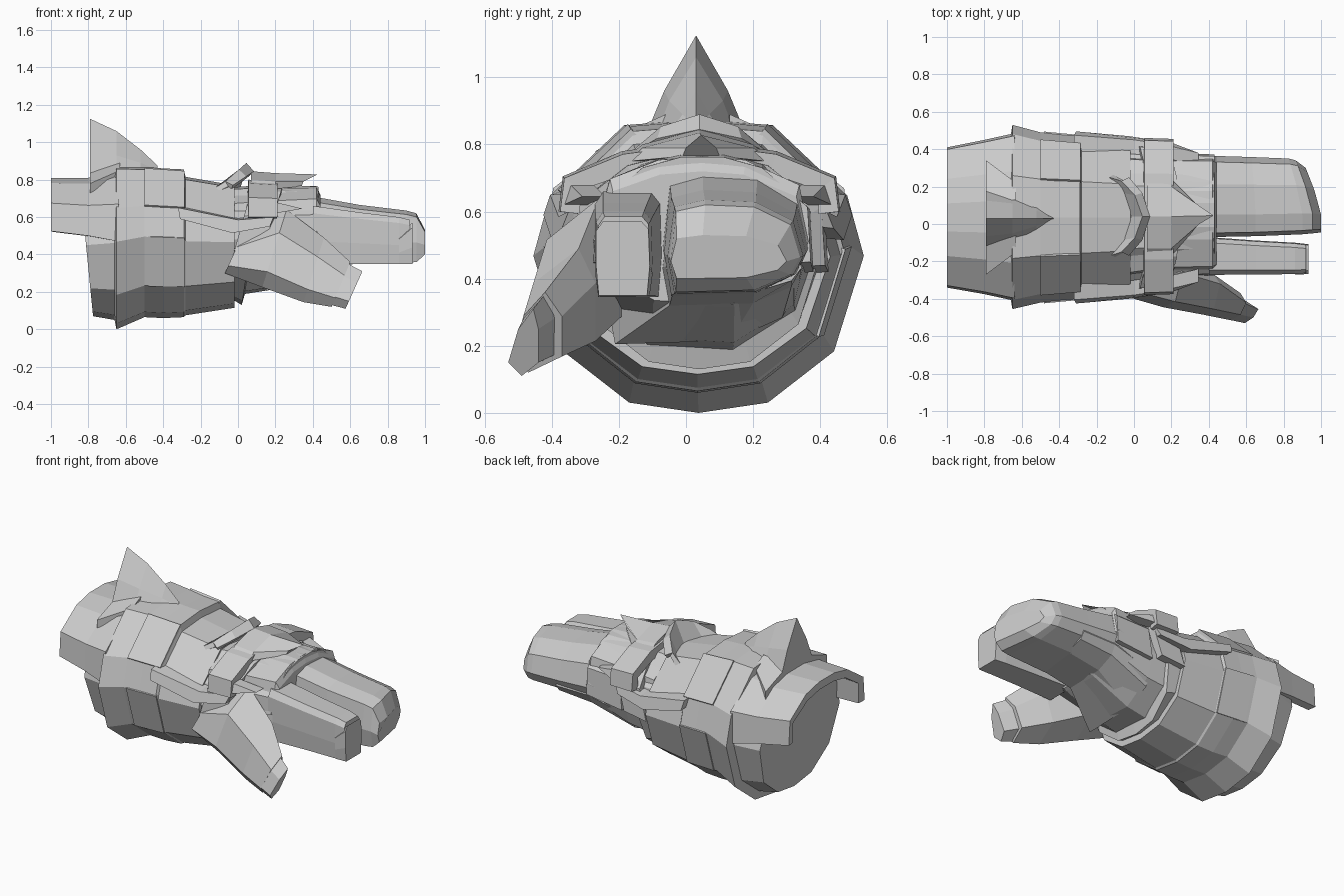
import bpy, bmesh
from mathutils import Vector

if "Cube" in bpy.data.objects:
    bpy.data.objects.remove(bpy.data.objects["Cube"])

CY = 0.035  # symmetry line of the forearm

# Cross-sections in a -1..1 square (y, z), counter-clockwise from the +y side
ROUND = [(1, .07), (.9, .48), (.45, .96), (0, 1), (-.45, .96), (-.9, .48),
         (-1, .07), (-.82, -.58), (-.42, -.93), (0, -1), (.42, -.93), (.82, -.58)]
HAND = [(1, -.1), (.9, .62), (.4, .95), (0, 1), (-.4, .95), (-.85, .7), (-1, -.1),
        (-.9, -.55), (-.45, -.95), (.3, -1), (.85, -.6)]
FINGER = [(1, -.2), (.85, .55), (.3, .95), (-.45, 1), (-.9, .85), (-1, -.2),
          (-.9, -1), (.3, -.95), (.85, -.6)]
INDEX = [(1, -.2), (.95, .8), (.7, 1), (-.75, 1), (-1, .75), (-1, -.2), (-.9, -1), (.9, -1)]
ARCH = [(1, -1), (.97, .05), (.55, .8), (.2, 1), (-.2, 1), (-.55, .8), (-.97, .05), (-1, -1)]


def ring(prof, x, y0, y1, z0, z1, shear=0.0, grow=0.0):
    """Place a cross-section; shear leans it along x with height."""
    cy, cz = (y0 + y1) / 2, (z0 + z1) / 2
    ry, rz = (y1 - y0) / 2 + grow, (z1 - z0) / 2 + grow
    return [(x + shear * v, cy + ry * u, cz + rz * v) for u, v in prof]


def mesh(name, verts, faces):
    bm = bmesh.new()
    vs = [bm.verts.new(v) for v in verts]
    for f in faces:
        bm.faces.new([vs[i] for i in f])
    bmesh.ops.recalc_face_normals(bm, faces=bm.faces)
    me = bpy.data.meshes.new(name)
    bm.to_mesh(me)
    bm.free()
    ob = bpy.data.objects.new(name, me)
    bpy.context.collection.objects.link(ob)
    return ob


def loft(name, rings):
    """Closed solid through equal-length rings."""
    n = len(rings[0])
    faces = [(r * n + i, r * n + (i + 1) % n, (r + 1) * n + (i + 1) % n, (r + 1) * n + i)
             for r in range(len(rings) - 1) for i in range(n)]
    faces += [tuple(range(n)), tuple(range((len(rings) - 1) * n, len(rings) * n))]
    return mesh(name, [p for r in rings for p in r], faces)


def shell(name, rows, thick):
    """Open plate through rows of points, thickened towards the arm axis."""
    n = len(rows[0])
    faces = [(r * n + i, r * n + i + 1, (r + 1) * n + i + 1, (r + 1) * n + i)
             for r in range(len(rows) - 1) for i in range(n - 1)]
    ob = mesh(name, [p for r in rows for p in r], faces)
    out = sum(p.area * (p.normal.y * (p.center.y - CY) + p.normal.z * (p.center.z - .45))
              for p in ob.data.polygons)
    mod = ob.modifiers.new("thickness", 'SOLIDIFY')
    mod.thickness = thick
    mod.offset = -1 if out >= 0 else 1
    return ob


def both_sides(name, pts, offset):
    """Flat outline given depth, repeated on both flanks."""
    for side, s in (("near", 1), ("far", -1)):
        flip = [(x, CY + s * (y - CY), z) for x, y, z in pts]
        o = Vector((offset[0], offset[1] * s, offset[2]))
        loft(f"{name}_{side}", [flip, [tuple(Vector(p) + o) for p in flip]])


# Forearm with flared cuff
ARM = [(-.81, -.36, .43, .07, .78, -.035), (-.66, -.40, .47, .05, .82, 0),
       (-.65, -.455, .53, 0, .875, 0), (-.50, -.42, .49, .065, .87, 0),
       (-.40, -.41, .48, .06, .86, 0), (-.29, -.40, .47, .065, .855, 0),
       (-.28, -.39, .46, .075, .815, 0), (-.02, -.36, .43, .115, .77, 0)]
loft("forearm", [ring(ROUND, *a) for a in ARM])
loft("wrist_ring", [ring(ROUND, -.03, -.34, .41, .16, .76),
                    ring(ROUND, .07, -.32, .40, .13, .77, .05),
                    ring(ROUND, .09, -.28, .36, .2, .75, .05)])


# Raised forearm plates following the cross-section
def arm_patch(name, x0, x1, idx, grow):
    rows = []
    a, b = ARM[3], ARM[5]
    for x in (x0, x1):
        t = (x - a[0]) / (b[0] - a[0])
        p = [a[k] + (b[k] - a[k]) * t for k in range(1, 5)]
        full = ring(ROUND, x, *p, 0, grow)
        rows.append([full[i % 12] for i in idx])
    shell(name, rows, .03)


arm_patch("upper_plate_far", -.50, -.285, (1, 2), .008)
arm_patch("upper_plate_near", -.50, -.285, (4, 5), .008)
arm_patch("side_plate_near", -.48, -.285, (6, 7), .006)
arm_patch("side_plate_far", -.48, -.285, (11, 12), .006)

# Elbow guard arch and its fin
shell("elbow_guard", [ring(ARCH, -1, -.34, .41, .525, .81),
                      ring(ARCH, -.80, -.375, .45, .50, .81),
                      ring(ARCH, -.64, -.41, .485, .47, .85)], .05)


def fin_row(x, top, mid, base, w1, w2):
    return [(x, CY - .005 + s * w, z) for s, w, z in
            ((1, w2, base), (1, w1, mid), (0, 0, top), (-1, w1, mid), (-1, w2, base))]


loft("elbow_fin", [fin_row(-.79, 1.125, .96, .78, .095, .17),
                   fin_row(-.65, 1.06, .93, .80, .08, .13),
                   fin_row(-.52, .96, .89, .82, .04, .09),
                   fin_row(-.43, .875, .85, .83, .005, .02)])
both_sides("fin_flare", [(-.79, -.27, .78), (-.79, -.05, .86), (-.63, -.06, .89),
                         (-.63, -.15, .85)], (0, 0, -.05))

# Hand block, its palm running from the wrist up under the fingers
loft("hand", [ring(HAND, -.02, -.31, .38, .18, .76),
              ring(HAND, .17, -.28, .37, .21, .77),
              ring(HAND, .42, -.275, .37, .315, .765),
              ring(HAND, .44, -.265, .36, .325, .72)])
loft("palm", [ring(FINGER, .15, -.24, .33, .205, .6),
              ring(FINGER, .43, -.07, .345, .32, .6),
              ring(FINGER, .66, -.06, .345, .355, .55)])

# Strap over the wrist and plate over the knuckles
shell("wrist_strap", [ring(ARCH, .055, -.38, .46, .60, .80),
                      ring(ARCH, .21, -.375, .455, .60, .79)], .06)
shell("strap_side_arch", [ring(ARCH, .03, -.355, .425, .42, .775, .05),
                          ring(ARCH, .19, -.345, .415, .44, .77, .05)], .05)
shell("knuckle_arch", [ring(ARCH, .20, -.285, .38, .42, .775, .02),
                       ring(ARCH, .43, -.275, .372, .45, .762)], .03)

# Crescent crest on the wrist
STEPS = (-.5, -.3, 0, .3, .5)
shell("wrist_crest", [[(x - .45 * v * v, .04 + w * v, z - d * v * v) for v in STEPS]
                      for x, w, z, d in ((-.02, .42, .75, 0), (.045, .38, .89, .4),
                                         (.085, .42, .845, .3))], .03)

# Pointed plate over the knuckles
loft("knuckle_spike", [[(.07, .25, .76), (.07, .20, .80), (.07, .04, .845), (.07, -.13, .80), (.07, -.18, .76)],
                       [(.20, .24, .75), (.20, .20, .79), (.20, .04, .835), (.20, -.13, .79), (.20, -.17, .75)],
                       [(.34, .10, .765), (.35, .09, .79), (.425, .045, .828), (.35, 0, .79), (.34, -.01, .765)]])

# Side blades and small spikes on both flanks
both_sides("side_blade", [(-.32, -.405, .65), (-.31, -.425, .59), (-.03, -.40, .515), (.17, -.37, .55),
                          (.19, -.35, .60), (0, -.38, .585)], (0, .10, .01))
both_sides("strap_spike", [(.20, -.345, .68), (.20, -.365, .62), (.345, -.31, .645)], (0, .07, 0))


# Fused outer fingers, with slanted rounded tip
def bent(r, k):
    return [(x - k * max(0, y - .05) ** 1.3, y, z) for x, y, z in r]


loft("outer_fingers", [bent(ring(FINGER, *a), k) for a, k in (
    ((.40, -.07, .365, .345, .71), 0),
    ((.65, -.065, .358, .35, .665), .1),
    ((.90, -.055, .35, .355, .635), .35),
    ((.955, -.05, .34, .36, .62), .45),
    ((1.0, -.045, .30, .40, .53), .5))])

# Index finger with stepped tip
loft("index_finger", [ring(INDEX, *a) for a in (
    (.40, -.272, -.07, .345, .66), (.65, -.27, -.088, .35, .625),
    (.86, -.268, -.10, .35, .60), (.92, -.262, -.108, .36, .585))])
loft("index_tip", [ring(INDEX, .86, -.27, -.10, .35, .50), ring(INDEX, .932, -.268, -.108, .35, .57)])


# Thumb: each section from its top and bottom points plus outer and inner y
def thumb_ring(top, bot, outer, inner):
    t, b = Vector(top), Vector(bot)
    hi, lo = t.lerp(b, .3), t.lerp(b, .8)
    return [t, (hi.x, outer + .03, hi.z), (lo.x, outer, lo.z), b,
            (lo.x, inner, lo.z), (hi.x, inner, hi.z)]


loft("thumb", [thumb_ring((.02, -.27, .50), (-.07, -.32, .30), -.385, -.18),
               thumb_ring((.26, -.26, .64), (.13, -.36, .225), -.445, -.17),
               thumb_ring((.46, -.32, .49), (.35, -.42, .145), -.485, -.27),
               thumb_ring((.60, -.42, .36), (.50, -.47, .12), -.515, -.37)])
loft("thumb_tip", [thumb_ring((.58, -.42, .355), (.48, -.47, .135), -.51, -.38),
                   thumb_ring((.665, -.455, .31), (.575, -.49, .11), -.53, -.44)])
